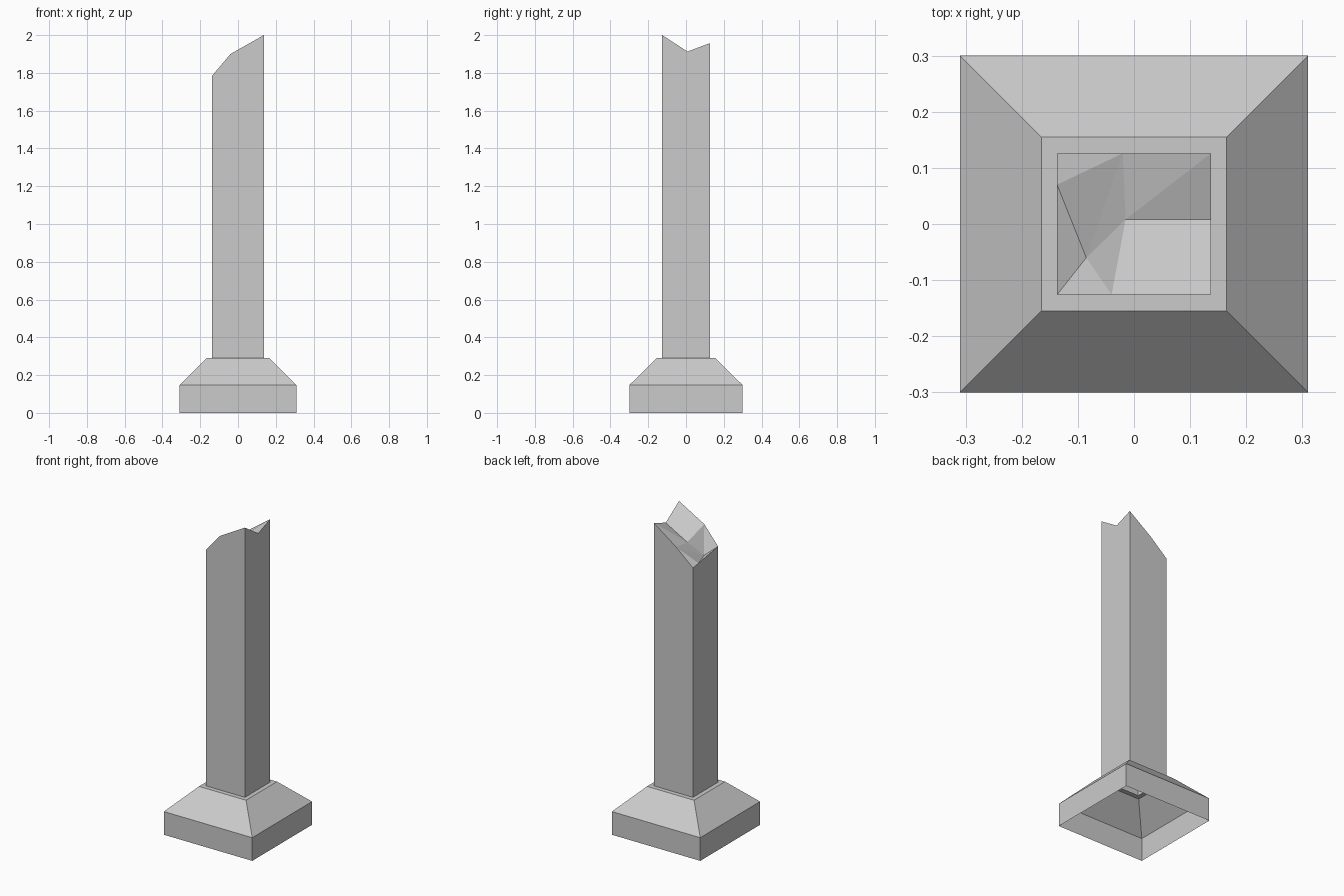
import bpy
import bmesh

if "Cube" in bpy.data.objects:
    bpy.data.objects.remove(bpy.data.objects["Cube"])


def make_object(name, verts, faces):
    bm = bmesh.new()
    vs = [bm.verts.new(v) for v in verts]
    for f in faces:
        bm.faces.new([vs[i] for i in f])
    bm.normal_update()
    mesh = bpy.data.meshes.new(name)
    bm.to_mesh(mesh)
    bm.free()
    obj = bpy.data.objects.new(name, mesh)
    bpy.context.collection.objects.link(obj)
    return obj


# Plinth: stacked rectangular rings, open underneath and under the shaft
verts, faces = [], []
rings = [(0.31, 0.30, 0), (0.31, 0.30, 0.147), (0.165, 0.155, 0.29), (0.137, 0.126, 0.29)]
for hx, hy, z in rings:
    verts += [(-hx, -hy, z), (hx, -hy, z), (hx, hy, z), (-hx, hy, z)]
for r in range(len(rings) - 1):
    for i in range(4):
        a, b = r * 4 + i, r * 4 + (i + 1) % 4
        faces.append((a, b, b + 4, a + 4))
make_object("plinth", verts, faces)

# Shaft: four walls with a jagged broken top
X, Y, Z = 0.137, 0.126, 0.29
pillar = {
    "fl0": (-X, -Y, Z), "fr0": (X, -Y, Z), "br0": (X, Y, Z), "bl0": (-X, Y, Z),
    "fl": (-X, -Y, 1.785), "fm": (-0.04, -Y, 1.90), "fr": (X, -Y, 2.0),
    "rm": (X, 0.008, 1.913), "br": (X, Y, 1.957), "bm": (-0.02, Y, 1.845),
    "bl": (-X, Y, 1.745), "lm": (-X, 0.07, 1.753),
    "mid": (-0.015, 0.008, 1.83), "low": (-0.085, -0.06, 1.74),
}
keys = list(pillar)
walls = ["fl0 fr0 fr fm fl", "fr0 br0 br rm fr", "br0 bl0 bl bm br", "bl0 fl0 fl lm bl"]
break_faces = [
    "fl fm low", "fm mid low", "fm fr mid", "fr rm mid",
    "rm br mid", "br bm mid", "bm low mid", "bm lm low", "bm bl lm",
    "fl low lm",
]
make_object("broken_shaft", list(pillar.values()),
            [[keys.index(k) for k in f.split()] for f in walls + break_faces])
